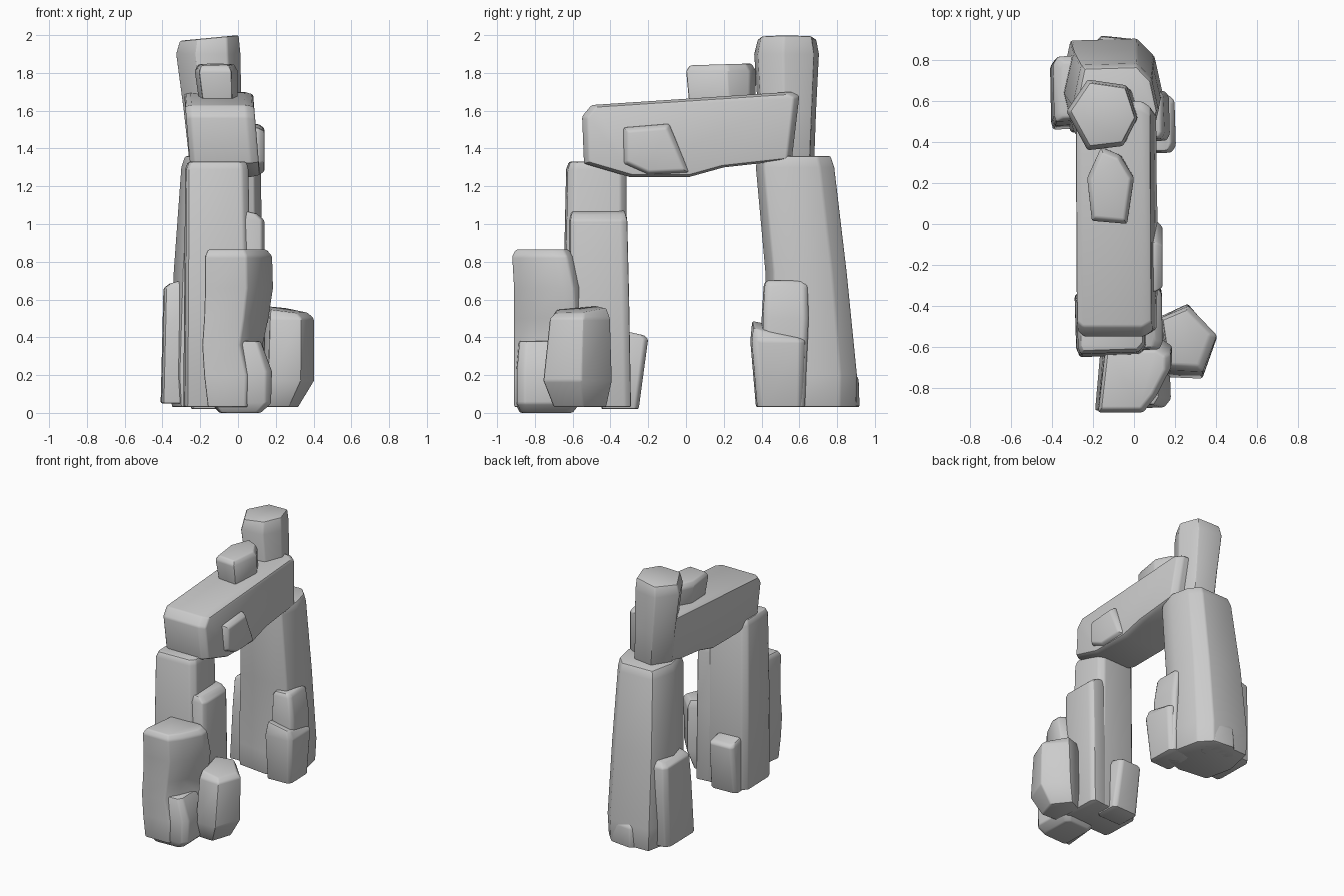
import bpy, bmesh
from mathutils import Vector

# Unit footprints (counter-clockwise, inside a 0..1 square)
BLOCK = [(.06, 0), (.9, .03), (1, .15), (.97, .9), (.85, 1), (.1, .96), (0, .85), (.02, .1)]
HEX = [(.3, 0), (.8, .06), (1, .45), (.85, .92), (.3, 1), (0, .55)]
CHIP = [(.1, .04), (.85, 0), (1, .6), (.7, .9), (.3, 1), (0, .6)]
PENTA = [(.14, .02), (.75, 0), (1, .55), (.5, 1), (0, .82)]
OCT = [(.1, .06), (.6, 0), (.92, .1), (1, .45), (.92, .82), (.75, 1), (.1, .98), (0, .5)]
WEDGE = [(0, 0), (.62, 0), (.8, .25), (1, .68), (1, .9), (.85, 1), (.1, .97)]


def finish(name, bm, bevel):
    bmesh.ops.recalc_face_normals(bm, faces=bm.faces)
    edges = [e for e in bm.edges if e.calc_face_angle(0) > .5]
    bmesh.ops.bevel(bm, geom=edges, offset=bevel, segments=2, profile=.5,
                    affect='EDGES', clamp_overlap=True)
    mesh = bpy.data.meshes.new(name)
    bm.to_mesh(mesh)
    bm.free()
    ob = bpy.data.objects.new(name, mesh)
    bpy.context.collection.objects.link(ob)
    bpy.ops.object.select_all(action='DESELECT')
    ob.select_set(True)
    bpy.context.view_layer.objects.active = ob
    bpy.ops.object.shade_smooth_by_angle(angle=.5)


def loft(name, rings, bevel):
    bm = bmesh.new()
    loops = [[bm.verts.new(p) for p in ring] for ring in rings]
    n = len(loops[0])
    for a, b in zip(loops, loops[1:]):
        for i in range(n):
            j = (i + 1) % n
            bm.faces.new((a[i], a[j], b[j], b[i]))
    bm.faces.new(loops[0][::-1])
    bm.faces.new(loops[-1])
    finish(name, bm, bevel)


def rock(name, shape, levels, tilt=(0, 0), bevel=.01):
    """Fit the footprint to a box (z, x0, x1, y0, y1) at each level; tilt slopes the top."""
    rings = []
    for k, (z, x0, x1, y0, y1) in enumerate(levels):
        t = tilt if k == len(levels) - 1 else (0, 0)
        rings.append([Vector((x0 + u * (x1 - x0), y0 + v * (y1 - y0),
                              z + t[0] * (u - .5) + t[1] * (v - .5))) for u, v in shape])
    loft(name, rings, bevel)


def slab(name, profile, levels, lean=0, bevel=.01):
    """Stack a (y, z) profile along x; levels are (x, scale); lean slides x with height."""
    cy = sum(p[0] for p in profile) / len(profile)
    cz = sum(p[1] for p in profile) / len(profile)
    loft(name, [[Vector((x + lean * (z - cz), cy + (y - cy) * s, cz + (z - cz) * s))
                 for y, z in profile] for x, s in levels], bevel)


# Back pillar
rock("back_pillar", OCT, [(.03, -.35, .13, .42, .90), (.2, -.36, .14, .42, .905),
                          (.75, -.34, .13, .42, .85), (1.3, -.30, .12, .37, .785),
                          (1.36, -.28, .11, .38, .765)])
rock("back_pillar_foot", HEX, [(.03, -.25, .05, .7, .92), (.18, -.24, .04, .7, .915),
                               (.25, -.2, .0, .7, .87)])
rock("back_pillar_side_rock", BLOCK, [(.05, -.41, -.15, .46, .82), (.45, -.40, -.15, .48, .83),
                                      (.66, -.395, -.15, .5, .83), (.71, -.36, -.17, .52, .8)], (.05, 0))
rock("back_pillar_tall_chip", BLOCK, [(.03, 0, .17, .40, .63), (.5, 0, .175, .40, .65),
                                      (.67, 0, .15, .41, .645), (.7, .02, .13, .42, .63)])
rock("back_pillar_low_chip", BLOCK, [(.03, -.02, .18, .37, .62), (.38, -.02, .205, .34, .63),
                                     (.44, 0, .18, .35, .62)], (-.04, -.06))

# Front pillar
rock("front_pillar", BLOCK, [(.03, -.29, .08, -.64, -.30), (.6, -.285, .07, -.65, -.31),
                             (1.29, -.28, .055, -.635, -.315), (1.33, -.265, .045, -.62, -.33)])
rock("front_pillar_side_slab", BLOCK, [(.03, -.02, .14, -.63, -.29), (.6, -.02, .14, -.62, -.30),
                                       (1.02, -.02, .14, -.62, -.31), (1.07, -.02, .10, -.61, -.32)], (-.03, 0))
rock("front_pillar_inner_chip", BLOCK, [(.02, -.25, -.02, -.45, -.25), (.39, -.25, -.04, -.4, -.20),
                                        (.43, -.24, -.06, -.4, -.22)], (0, -.04))

# Foreground boulders
rock("front_boulder", WEDGE, [(.03, -.16, .16, -.91, -.58), (.2, -.18, .18, -.91, -.55),
                              (.36, -.19, .13, -.91, -.54), (.5, -.18, .16, -.91, -.55),
                              (.66, -.175, .185, -.91, -.56), (.83, -.175, .18, -.92, -.60),
                              (.865, -.16, .15, -.9, -.62)])
rock("front_boulder_base", BLOCK, [(0, -.1, .12, -.88, -.6), (.05, -.14, .175, -.905, -.56),
                                   (.22, -.14, .18, -.905, -.56), (.38, -.1, .12, -.89, -.58)])
rock("side_boulder", PENTA, [(.03, .12, .32, -.70, -.42), (.17, .12, .405, -.755, -.39),
                             (.5, .13, .405, -.72, -.40), (.545, .14, .37, -.69, -.42)], (-.03, .02))

# Lintel with its wedged rock
LINTEL = [(-.54, 1.32), (-.30, 1.25), (.02, 1.25), (.2, 1.30), (.56, 1.34),
          (.60, 1.68), (.56, 1.70), (-.5, 1.63), (-.55, 1.57)]
slab("lintel", LINTEL, [(-.265, .95), (-.235, 1), (.055, 1), (.10, .95)], lean=-.08)
slab("wedged_rock", [(-.33, 1.32), (-.2, 1.26), (.02, 1.27), (-.09, 1.53), (-.33, 1.51)],
     [(-.05, 1.05), (.11, 1), (.14, .85)])

# Rocks stacked on top
rock("small_top_rock", CHIP, [(1.6, -.20, .0, .02, .37), (1.81, -.23, .0, .0, .375),
                              (1.845, -.21, -.02, .02, .35)], (0, .01))
rock("tall_top_rock", HEX, [(1.33, -.26, .03, .38, .68), (1.6, -.29, .02, .38, .69),
                            (1.9, -.33, .015, .36, .705), (1.985, -.31, .005, .38, .69)], (.03, 0))
